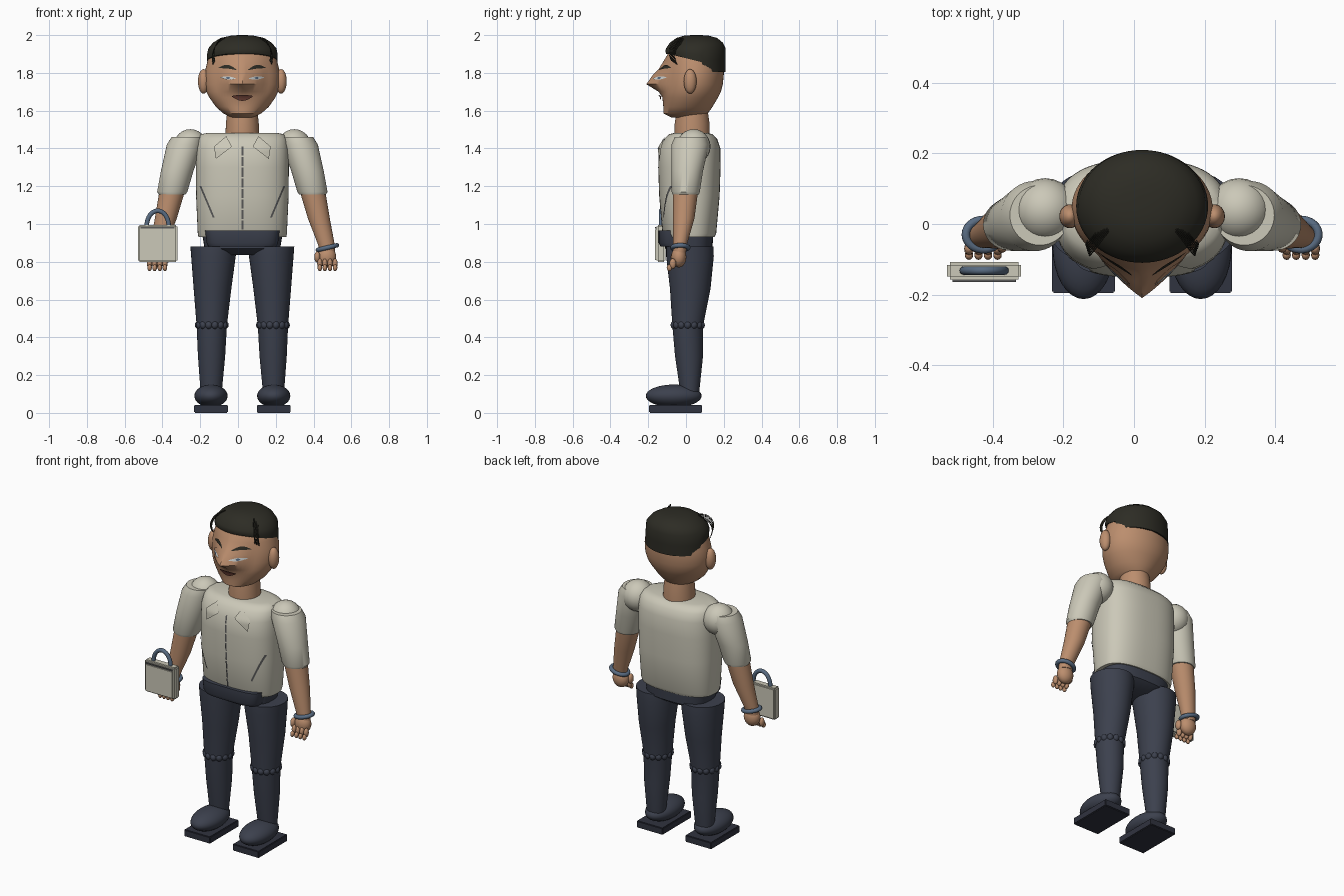
import bpy, bmesh, math
from mathutils import Vector
from mathutils.bvhtree import BVHTree

if "Cube" in bpy.data.objects:
    bpy.data.objects.remove(bpy.data.objects["Cube"])

CX = 0.023  # symmetry plane of the figure


def material(name, rgb):
    m = bpy.data.materials.new(name)
    m.diffuse_color = (*rgb, 1)
    m.use_nodes = True
    m.node_tree.nodes["Principled BSDF"].inputs["Base Color"].default_value = m.diffuse_color
    return m


SKIN = material("skin", (0.50, 0.27, 0.155))
SHIRT = material("shirt_cream", (0.60, 0.58, 0.48))
NAVY = material("trouser_navy", (0.045, 0.052, 0.075))
SOLE = material("sole_navy", (0.03, 0.033, 0.05))
HAIR = material("hair_black", (0.026, 0.025, 0.018))
BLUE = material("steel_blue", (0.10, 0.15, 0.225))
LIP = material("lip_brown", (0.13, 0.045, 0.032))
WHITE = material("eye_white", (0.62, 0.66, 0.66))
GREY = material("seam_grey", (0.10, 0.10, 0.10))


def finish(name, bm, mat, smooth=True):
    bmesh.ops.recalc_face_normals(bm, faces=bm.faces)
    me = bpy.data.meshes.new(name)
    bm.to_mesh(me)
    bm.free()
    me.materials.append(mat)
    ob = bpy.data.objects.new(name, me)
    bpy.context.collection.objects.link(ob)
    if smooth:
        bpy.context.view_layer.objects.active = ob
        ob.select_set(True)
        bpy.ops.object.shade_smooth_by_angle(angle=math.radians(40))
        ob.select_set(False)
    return ob


def loft(name, rings, mat, power=2.0, n=40, warp=None):
    """Skin stacked sections (x, z, y_front, y_back, half_width)."""
    bm = bmesh.new()
    loops = []
    for i, (x, z, yf, yb, rx) in enumerate(rings):
        row = []
        for k in range(n):
            a = 2 * math.pi * k / n
            c, s = math.cos(a), math.sin(a)
            p = Vector((rx * math.copysign(abs(c) ** (2 / power), c),
                        (yf + yb) / 2 + (yb - yf) / 2 * math.copysign(abs(s) ** (2 / power), s), z))
            if warp:
                p = warp(p, i, s)
            row.append(bm.verts.new(p + Vector((x, 0, 0))))
        loops.append(row)
    for a, b in zip(loops, loops[1:]):
        for k in range(n):
            bm.faces.new((a[k], a[(k + 1) % n], b[(k + 1) % n], b[k]))
    bm.faces.new(loops[0])
    bm.faces.new(loops[-1])
    return finish(name, bm, mat)


def ball(name, c, r, mat, seg=24):
    bm = bmesh.new()
    bmesh.ops.create_uvsphere(bm, u_segments=seg, v_segments=seg // 2, radius=1)
    for v in bm.verts:
        v.co = Vector((v.co.x * r[0], v.co.y * r[1], v.co.z * r[2])) + Vector(c)
    return finish(name, bm, mat)


def box(name, lo, hi, mat, bevel=0.0):
    bm = bmesh.new()
    bmesh.ops.create_cube(bm, size=1)
    for v in bm.verts:
        v.co = Vector([(l + h) / 2 + t * (h - l) for l, h, t in zip(lo, hi, v.co)])
    if bevel:
        bmesh.ops.bevel(bm, geom=bm.edges[:], offset=bevel, segments=2, affect='EDGES')
    return finish(name, bm, mat, bevel > 0)


def tube(name, pts, r, mat, closed=False, res=4):
    cu = bpy.data.curves.new(name, 'CURVE')
    cu.dimensions = '3D'
    cu.bevel_depth, cu.bevel_resolution, cu.use_fill_caps = r, res, True
    sp = cu.splines.new('POLY')
    sp.points.add(len(pts) - 1)
    for q, p in zip(sp.points, pts):
        q.co = (*p, 1)
    sp.use_cyclic_u = closed
    cu.materials.append(mat)
    ob = bpy.data.objects.new(name, cu)
    bpy.context.collection.objects.link(ob)


def tree(ob):
    return BVHTree.FromPolygons([v.co for v in ob.data.vertices],
                                [p.vertices[:] for p in ob.data.polygons])


def plate(name, surf, edge, mat, nu=12, nv=3, lift=0.006):
    """Thin sheet laid on a front surface; edge(u, v) gives (x, z)."""
    bm = bmesh.new()
    g = []
    for i in range(nu + 1):
        for j in range(nv + 1):
            x, z = edge(i / nu, j / nv)
            hit = surf.ray_cast(Vector((x + CX, -2, z)), Vector((0, 1, 0)))[0]
            g.append(bm.verts.new((x + CX, (hit.y if hit else -0.12) - lift, z)))
    w = nv + 1
    for i in range(nu):
        for j in range(nv):
            bm.faces.new((g[i * w + j], g[(i + 1) * w + j], g[(i + 1) * w + j + 1], g[i * w + j + 1]))
    return finish(name, bm, mat)


def sliver(x0, z0, x1, z1, h, bow=0.0):
    """Tapered stroke from one point to another."""
    def f(u, v):
        s = math.sin(math.pi * u)
        return x0 + (x1 - x0) * u, z0 + (z1 - z0) * u + bow * s + (v - 0.5) * h * (0.15 + s)
    return f


# Head with a wedge-shaped nose pulled from the front
nose = [0, 0, 0, 0, 0.02, 0.09, 0.06, 0.035, 0.015, 0, 0, 0]


def pull_nose(p, i, s):
    if s < 0:
        p.y -= nose[i] * max(0, 1 - abs(p.x) / 0.13)
    return p


head = loft("head", [(CX, *r) for r in (
    (1.565, -0.08, 0.09, 0.06), (1.585, -0.12, 0.115, 0.10), (1.62, -0.12, 0.14, 0.14),
    (1.67, -0.125, 0.17, 0.175), (1.70, -0.125, 0.185, 0.19), (1.74, -0.12, 0.195, 0.20),
    (1.79, -0.115, 0.20, 0.20), (1.82, -0.11, 0.20, 0.195), (1.86, -0.105, 0.198, 0.185),
    (1.91, -0.09, 0.19, 0.17), (1.95, -0.06, 0.16, 0.13), (1.98, -0.02, 0.12, 0.08))],
    SKIN, n=64, warp=pull_nose)
loft("neck", [(CX, 1.45, -0.06, 0.125, 0.09), (CX, 1.53, -0.06, 0.125, 0.087),
              (CX, 1.60, -0.05, 0.115, 0.08)], SKIN)


# Hair cap, low at the back and high over the forehead
def hairline(p, i, s):
    if i < 2:
        low = 1.805 if p.y > 0.09 else 1.855 + 0.045 * min(1, (0.09 - p.y) / 0.18)
        p.z = low if i == 0 else (low + 1.93) / 2
    return p


loft("hair", [(CX, *r) for r in (
    (1.80, -0.105, 0.21, 0.187), (1.88, -0.11, 0.21, 0.187), (1.93, -0.105, 0.21, 0.18),
    (1.96, -0.085, 0.195, 0.155), (1.985, -0.05, 0.165, 0.115), (1.997, -0.01, 0.12, 0.06),
    (2.0, 0.03, 0.08, 0.02))], HAIR, n=64, warp=hairline)

# Torso, pelvis and belt
torso = loft("shirt", [(CX, *r) for r in (
    (0.93, -0.115, 0.15, 0.232), (0.95, -0.125, 0.16, 0.236), (1.15, -0.142, 0.178, 0.245),
    (1.30, -0.147, 0.183, 0.246), (1.40, -0.143, 0.182, 0.245), (1.45, -0.115, 0.165, 0.238),
    (1.475, -0.09, 0.14, 0.22), (1.483, -0.06, 0.11, 0.18))], SHIRT, power=2.6, n=64)
loft("pelvis", [(CX, *r) for r in ((0.835, -0.06, 0.09, 0.10), (0.87, -0.11, 0.14, 0.20),
                                   (0.96, -0.11, 0.145, 0.215))], NAVY, power=2.8)
loft("belt", [(CX, 0.88, -0.135, 0.06, 0.18), (CX, 0.90, -0.145, 0.06, 0.19),
              (CX, 0.965, -0.145, 0.06, 0.198)], NAVY, power=4)

# Face and shirt details
face, chest = tree(head), tree(torso)
plate("mouth", face, sliver(-0.055, 1.676, 0.055, 1.676, 0.028, -0.008), LIP, lift=0.012)
for k in range(8):
    z = 1.41 - k * 0.056
    plate("placket", chest, lambda u, v: (-0.005 + 0.01 * v, z - 0.048 * u), GREY, 3, 1)

for s, side in ((-1, "right"), (1, "left")):
    plate(side + "_eyebrow", face, sliver(s * 0.125, 1.826, s * 0.03, 1.815, 0.017, 0.012), HAIR)
    plate(side + "_eyelid", face, sliver(s * 0.115, 1.778, s * 0.035, 1.772, 0.03, 0.006), SKIN, lift=0.004)
    plate(side + "_eye", face, sliver(s * 0.115, 1.776, s * 0.035, 1.770, 0.015), WHITE, lift=0.008)
    plate(side + "_iris", face, sliver(s * 0.087, 1.773, s * 0.065, 1.773, 0.011), BLUE, 6, lift=0.0095)
    ball(side + "_ear", (CX + s * 0.205, 0.022, 1.755), (0.03, 0.034, 0.065), SKIN)

    # Loose fringe strands
    for k in range(7):
        t = k / 6
        tube(side + "_strand", [(CX + s * (0.095 + 0.055 * math.sin(a) + 0.01 * t),
                                 0.03 * t - 0.02 - 0.085 * math.sin(a) + 0.01 * a,
                                 1.90 + 0.085 * math.cos(a) - 0.02 * t)
                                for a in [j * 0.25 for j in range(9)]], 0.0018, HAIR, res=1)

    # Collar flap with dark edges, and a slanted pocket seam
    c = [(s * 0.085, 1.465), (s * 0.15, 1.41), (s * 0.055, 1.41), (s * 0.14, 1.345)]

    def flap(u, v):
        a = [c[0][i] + (c[1][i] - c[0][i]) * v for i in (0, 1)]
        b = [c[2][i] + (c[3][i] - c[2][i]) * v for i in (0, 1)]
        return [a[i] + (b[i] - a[i]) * u for i in (0, 1)]

    plate(side + "_collar", chest, flap, SHIRT, 6, 6, lift=0.009)
    plate(side + "_pocket_seam", chest,
          lambda u, v: (s * (0.222 - 0.07 * u + 0.010 * (v - 0.5)), 1.20 - 0.165 * u), GREY, 10, 1)

    # Arm: shoulder, sleeve, forearm
    X = lambda d: CX + s * d
    ball(side + "_shoulder", (X(0.275), 0.04, 1.41), (0.09, 0.09, 0.092), SHIRT)
    loft(side + "_sleeve", [(X(0.372), 1.155, -0.07, 0.068, 0.07), (X(0.371), 1.17, -0.076, 0.073, 0.08),
                            (X(0.345), 1.28, -0.077, 0.09, 0.086), (X(0.305), 1.42, -0.077, 0.122, 0.095),
                            (X(0.29), 1.46, -0.06, 0.11, 0.085)], SHIRT)
    loft(side + "_forearm", [(X(0.45), 0.85, -0.068, 0.0, 0.04), (X(0.445), 0.89, -0.068, 0.005, 0.044),
                             (X(0.405), 1.03, -0.07, 0.045, 0.058), (X(0.37), 1.18, -0.07, 0.065, 0.068)], SKIN)
    tube(side + "_bracelet", [(X(0.45) + 0.05 * math.cos(a), -0.03 + 0.042 * math.sin(a),
                               0.875 + s * 0.012 * math.cos(a))
                              for a in [j * math.pi / 16 for j in range(32)]], 0.012, BLUE, True)

    # Hand with curled fingers
    ball(side + "_palm", (X(0.447), -0.038, 0.825), (0.05, 0.04, 0.055), SKIN)
    ball(side + "_thumb", (X(0.397), -0.06, 0.825), (0.016, 0.022, 0.03), SKIN, 12)
    for k in range(4):
        x = X(0.41 + k * 0.027)
        ball(side + "_finger", (x, -0.07, 0.79), (0.014, 0.018, 0.028), SKIN, 12)
        ball(side + "_fingertip", (x, -0.088, 0.768), (0.012, 0.014, 0.018), SKIN, 12)

    # Leg with knee band, shoe and sole
    loft(side + "_leg", [(X(0.165), 0.11, -0.03, 0.07, 0.056), (X(0.163), 0.30, -0.058, 0.09, 0.072),
                         (X(0.162), 0.46, -0.072, 0.09, 0.08), (X(0.158), 0.66, -0.085, 0.13, 0.1),
                         (X(0.153), 0.83, -0.105, 0.147, 0.118), (X(0.153), 0.88, -0.105, 0.145, 0.122)], NAVY)
    for k in range(14):
        a = k * math.pi / 7
        ball(side + "_knee_fold", (X(0.162) + 0.07 * math.cos(a), 0.009 + 0.073 * math.sin(a), 0.465),
             (0.02, 0.02, 0.022), NAVY, 12)
    ball(side + "_shoe", (X(0.166), -0.065, 0.09), (0.088, 0.148, 0.06), NAVY, 32)
    box(side + "_sole", (X(0.166) - 0.089, -0.195, 0), (X(0.166) + 0.089, 0.085, 0.042), SOLE, 0.004)

# Handbag with front panel, seam and arched handle
box("bag", (-0.53, -0.157, 0.80), (-0.32, -0.108, 0.995), SHIRT, 0.008)
box("bag_panel", (-0.515, -0.164, 0.81), (-0.335, -0.156, 0.972), SHIRT)
box("bag_seam", (-0.515, -0.164, 0.976), (-0.335, -0.156, 0.984), GREY)
tube("bag_handle", [(-0.425 + 0.058 * math.cos(a), -0.132, 0.99 + 0.08 * math.sin(a))
                    for a in [j * math.pi / 20 for j in range(21)]], 0.012, BLUE)
